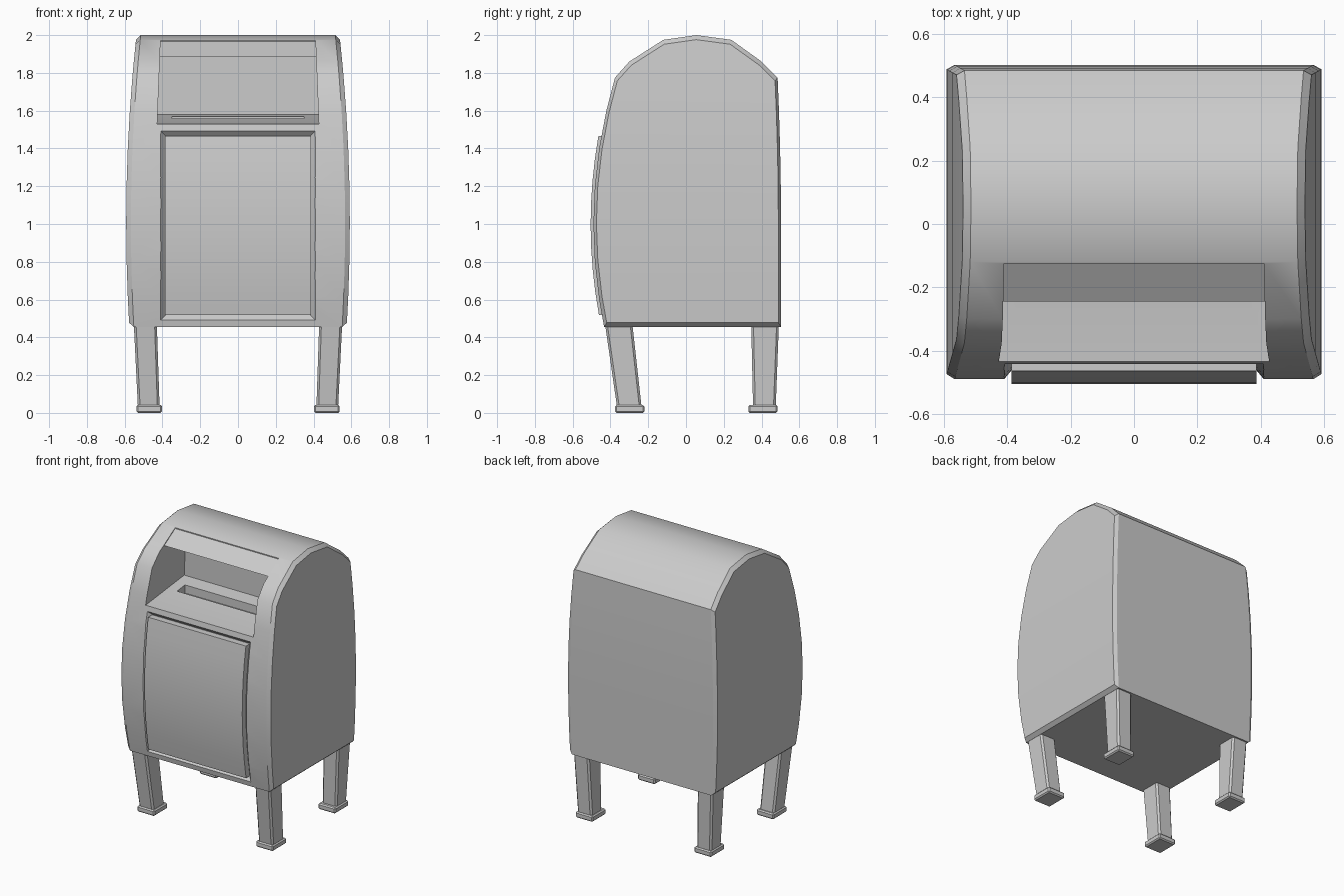
import bpy, bmesh
from mathutils import Vector

if "Cube" in bpy.data.objects:
    bpy.data.objects.remove(bpy.data.objects["Cube"])


def make(name, verts, faces):
    bm = bmesh.new()
    vs = [bm.verts.new(v) for v in verts]
    for f in faces:
        bm.faces.new([vs[i] for i in f])
    bmesh.ops.recalc_face_normals(bm, faces=bm.faces)
    me = bpy.data.meshes.new(name)
    bm.to_mesh(me)
    bm.free()
    ob = bpy.data.objects.new(name, me)
    bpy.context.collection.objects.link(ob)
    return ob


def activate(ob):
    bpy.ops.object.select_all(action='DESELECT')
    ob.select_set(True)
    bpy.context.view_layer.objects.active = ob


def apply_all(ob):
    activate(ob)
    for m in list(ob.modifiers):
        bpy.ops.object.modifier_apply(modifier=m.name)


def cut(ob, cutter):
    m = ob.modifiers.new("cut", 'BOOLEAN')
    m.operation, m.solver, m.object = 'DIFFERENCE', 'EXACT', cutter
    apply_all(ob)
    bpy.data.objects.remove(cutter)


def front_y(z):
    return -0.49 + 0.19 * (z - 1) ** 2


def half_width(z):
    return 0.592 - 0.052 * (z - 1) ** 2


def prism(name, profile, width):
    # (y, z) outline extruded across x, half width given by width(z)
    n = len(profile)
    verts = [(s * width(z), y, z) for s in (-1, 1) for y, z in profile]
    faces = [tuple(range(n)), tuple(range(n, 2 * n))]
    faces += [(i, (i + 1) % n, n + (i + 1) % n, n + i) for i in range(n)]
    return make(name, verts, faces)


def curved_slab(name, front, back, rows=8):
    # slab following the bowed front; front/back = (half width, z0, z1, y offset)
    verts = []
    for i in range(rows + 1):
        for hw, z0, z1, off in (front, back):
            z = z0 + (z1 - z0) * i / rows
            y = front_y(z) + off
            verts += [(-hw, y, z), (hw, y, z)]
    faces = [(0, 1, 3, 2), tuple(rows * 4 + k for k in (0, 1, 3, 2))]
    for i in range(rows):
        for a, b in ((0, 1), (1, 3), (3, 2), (2, 0)):
            faces.append((4 * i + a, 4 * i + b, 4 * i + 4 + b, 4 * i + 4 + a))
    return make(name, verts, faces)


def hexa(name, bottom, top, bevel):
    # tapered block from two rectangles (x0, x1, y0, y1, z)
    verts = []
    for x0, x1, y0, y1, z in (bottom, top):
        verts += [(x0, y0, z), (x1, y0, z), (x1, y1, z), (x0, y1, z)]
    faces = [(0, 1, 2, 3), (4, 5, 6, 7)] + [(i, (i + 1) % 4, 4 + (i + 1) % 4, 4 + i) for i in range(4)]
    ob = make(name, verts, faces)
    if bevel:
        m = ob.modifiers.new("bevel", 'BEVEL')
        m.width, m.segments = bevel, 1
        apply_all(ob)
    return ob


# Body: domed side profile lofted across x, with chamfered rims
zs = [0.455, 0.6, 0.8, 1.0, 1.2, 1.4, 1.6, 1.775]
front = [(front_y(z), z) for z in zs] + [(-0.30, 1.86), (-0.12, 1.975)]
back = [(0.503 - 0.03 * max(0, z - 1) ** 2, z) for z in zs] + [(0.40, 1.86), (0.24, 1.975)]
profile = front + [(0.055, 2.0)] + back[::-1]
n, k = len(profile), len(front)
verts = []
for side, rim in ((-1, True), (-1, False), (1, False), (1, True)):
    for y, z in profile:
        w = half_width(z)
        if rim:
            verts.append((side * w, 0.03 + (y - 0.03) * 0.97, 1.2 + (z - 1.2) * 0.97))
        else:
            verts.append((side * (w - 0.025), y, z))
faces = []
for r in range(3):
    for i in range(n):
        j = (i + 1) % n
        faces.append((r * n + i, r * n + j, r * n + n + j, r * n + n + i))
for base in (0, 3 * n):
    for i in range(k - 1):
        faces.append((base + i, base + i + 1, base + n - 2 - i, base + n - 1 - i))
    faces.append((base + k - 1, base + k, base + k + 1))
body = make("body", verts, faces)

# Letter chute recess below the roof, with a sloping shelf
cut(body, prism("chute_cutter",
                [(-0.125, 1.965), (-0.245, 1.888), (0.0, 1.90), (0.0, 1.58), (-0.43, 1.53),
                 (-0.65, 1.53), (-0.65, 2.1), (-0.125, 2.1)],
                lambda z: 0.41 + 0.04 * (1.975 - z)))
# Slot in the shelf
cut(body, hexa("slot_cutter", (-0.35, 0.35, -0.19, -0.10, 1.51), (-0.35, 0.35, -0.19, -0.10, 1.65), 0))
# Sloped groove around the door, then the door itself
cut(body, curved_slab("door_cutter", (0.435, 0.463, 1.522, -0.03), (0.385, 0.517, 1.468, 0.03)))
door = curved_slab("door", (0.387, 0.519, 1.466, -0.015), (0.387, 0.519, 1.466, 0.05))
for ob in (body, door):
    activate(ob)
    bpy.ops.object.shade_smooth_by_angle(angle=0.5)

# Tapered legs and feet, mirrored left and right
for label, top, low, foot in (("front", (-0.43, -0.285), (-0.365, -0.235), (-0.375, -0.22)),
                              ("back", (0.345, 0.492), (0.355, 0.475), (0.33, 0.485))):
    for side, s in (("left", -1), ("right", 1)):
        def rect(a, b, ys, z):
            return (min(s * a, s * b), max(s * a, s * b), ys[0], ys[1], z)
        hexa(f"{label}_{side}_leg", rect(0.415, 0.53, low, 0.03), rect(0.43, 0.552, top, 0.48), 0.012)
        hexa(f"{label}_{side}_foot", rect(0.402, 0.538, foot, 0.0), rect(0.402, 0.538, foot, 0.042), 0.008)
